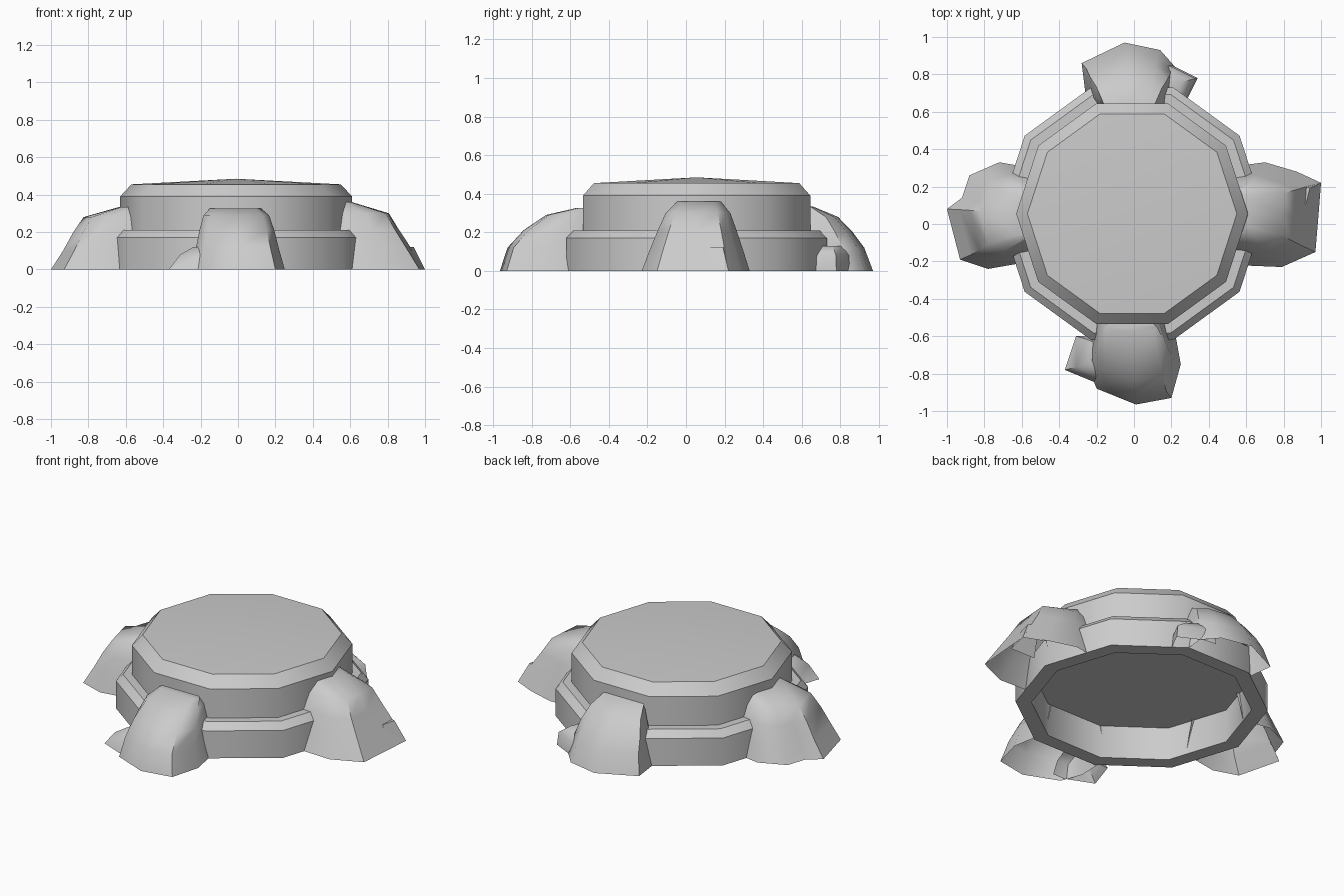
import bpy, bmesh, math
from mathutils import Matrix

if "Cube" in bpy.data.objects:
    bpy.data.objects.remove(bpy.data.objects["Cube"])

CX, CY, SIDES = -0.01, 0.055, 10


def finish(bm, name, angle):
    bmesh.ops.recalc_face_normals(bm, faces=bm.faces)
    mesh = bpy.data.meshes.new(name)
    bm.to_mesh(mesh)
    bm.free()
    ob = bpy.data.objects.new(name, mesh)
    bpy.context.collection.objects.link(ob)
    bpy.ops.object.select_all(action='DESELECT')
    ob.select_set(True)
    bpy.context.view_layer.objects.active = ob
    bpy.ops.object.shade_smooth_by_angle(angle=math.radians(angle))
    return ob


def turned(name, profile, closed):
    """Ten-sided lathe of (radius, z) points; radius 0 becomes a single apex."""
    bm = bmesh.new()
    loops = []
    for r, z in profile:
        if r == 0:
            loops.append([bm.verts.new((CX, CY, z))] * SIDES)
        else:
            loops.append([bm.verts.new((CX + r * math.cos(math.tau * i / SIDES),
                                        CY + r * math.sin(math.tau * i / SIDES), z))
                          for i in range(SIDES)])
    pairs = list(zip(loops, loops[1:]))
    if closed:
        pairs.append((loops[-1], loops[0]))
    for a, b in pairs:
        for i in range(SIDES):
            j = (i + 1) % SIDES
            bm.faces.new(list(dict.fromkeys((a[i], a[j], b[j], b[i]))))
    if not closed:
        bm.faces.new(loops[0])
    return finish(bm, name, 37)


def rock(name, turn, chain, anchor, levels):
    """Open-bottomed boulder: outline (across, outward) shrunk towards anchor per level."""
    bm = bmesh.new()
    u0, v0 = anchor
    rows = []
    for z, su, sv in levels:
        rows.append([bm.verts.new((u0 + (u - u0) * su, -(v0 + (v - v0) * sv), z))
                     for u, v in chain])
    for a, b in zip(rows, rows[1:]):
        for i in range(len(a) - 1):
            bm.faces.new((a[i], a[i + 1], b[i + 1], b[i]))
    bm.faces.new(rows[-1])
    bm.transform(Matrix.Rotation(math.radians(turn), 4, 'Z'))
    return finish(bm, name, 50)


# Upper slab with chamfered rim and very shallow pointed top
turned("upper_slab", [(0.62, 0.205), (0.62, 0.39), (0.56, 0.455), (0, 0.485)], False)
# Lower ring, hollow underneath
turned("lower_ring", [(0.71, 0), (0.71, 0.17), (0.67, 0.21), (0.62, 0.21), (0.62, 0)], True)

# Four large boulders
rock("front_rock", 0,
     [(-.24, .53), (-.25, .75), (-.2, .88), (.01, .965), (.2, .93), (.25, .75), (.21, .53)],
     (-.03, .53),
     [(0, 1, 1), (.12, .88, .91), (.21, .8, .72), (.29, .7, .45), (.325, .55, .1)])
rock("back_rock", 180,
     [(-.2, .63), (-.22, .84), (-.14, .93), (.05, .97), (.28, .86), (.26, .7), (.22, .63)],
     (.02, .62),
     [(0, 1, 1), (.12, .9, .87), (.2, .83, .7), (.28, .7, .48), (.335, .55, .1)])
rock("right_rock", 90,
     [(-.22, .55), (-.23, .79), (-.15, .97), (.03, .985), (.22, 1.0), (.28, .87),
      (.33, .7), (.31, .55)],
     (.08, .54),
     [(0, 1, 1), (.12, .85, .83), (.21, .73, .7), (.3, .6, .58), (.36, .4, .15)])
rock("left_rock", 270,
     [(-.3, .55), (-.33, .72), (-.26, .88), (-.14, .92), (-.08, 1.0), (.19, .93),
      (.24, .78), (.2, .55)],
     (-.05, .54),
     [(0, 1, 1), (.1, .9, .86), (.2, .78, .74), (.28, .66, .62), (.335, .45, .2)])

# Low spurs beside the boulders
spur_levels = [(0, 1, 1), (.08, .72, .85), (.12, .4, .6)]
rock("front_spur", 0, [(-.15, .6), (-.31, .6), (-.37, .78), (-.2, .85), (-.12, .85)],
     (-.15, .68), spur_levels)
rock("back_spur", 180, [(-.12, .68), (-.28, .66), (-.34, .78), (-.2, .85), (-.12, .86)],
     (-.14, .72), [(0, 1, 1), (.08, .95, .95), (.13, .6, .7)])
rock("right_spur", 90, [(.08, .8), (.08, .97), (.22, 1.0), (.27, .87), (.2, .8)],
     (.15, .8), [(0, 1, 1), (.12, .6, .7)])
